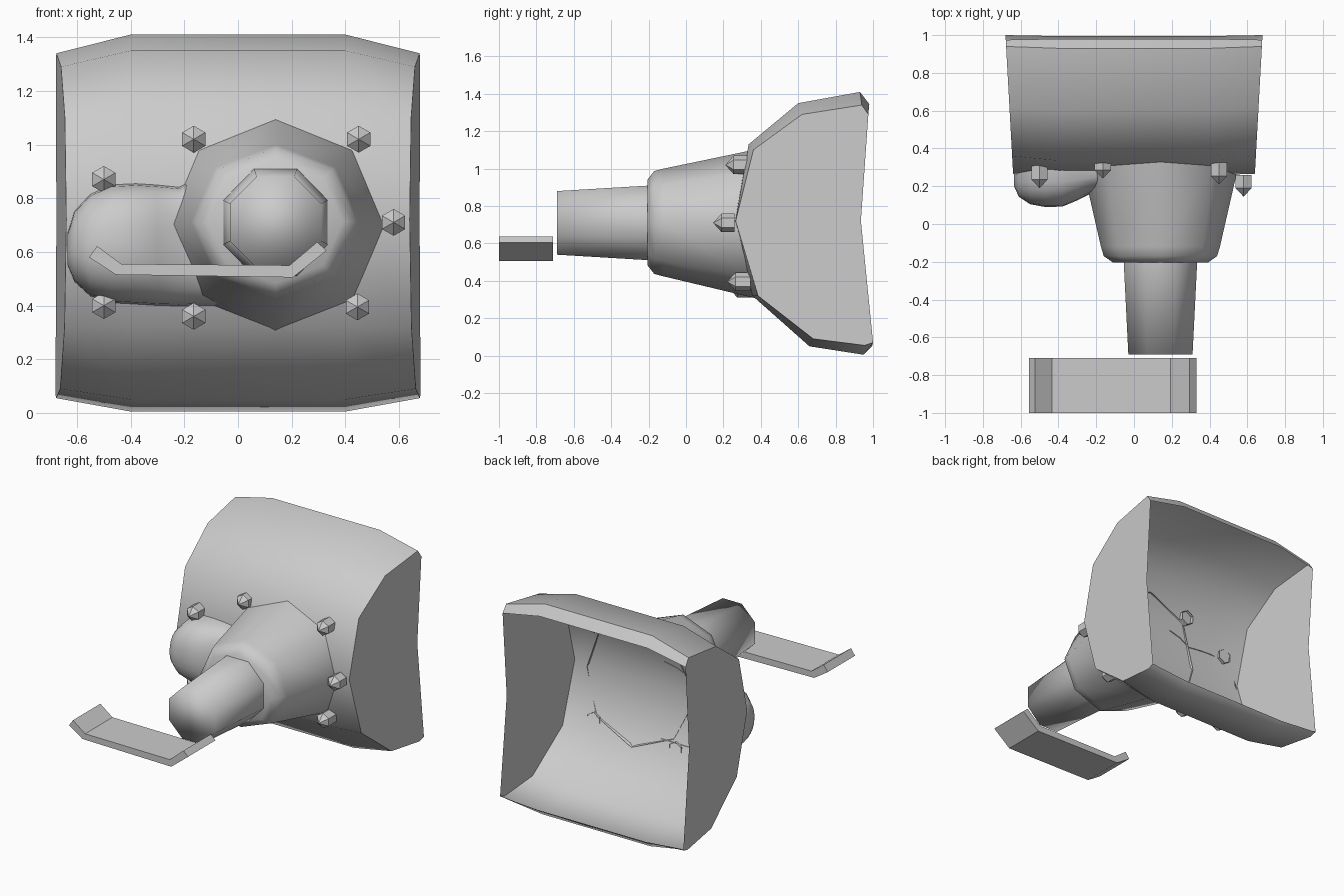
import bpy, bmesh, math

if "Cube" in bpy.data.objects:
    bpy.data.objects.remove(bpy.data.objects["Cube"])


def make(name, verts, faces, angle=None):
    me = bpy.data.meshes.new(name)
    bm = bmesh.new()
    vs = [bm.verts.new(v) for v in verts]
    for f in faces:
        bm.faces.new([vs[i] for i in f])
    bmesh.ops.recalc_face_normals(bm, faces=bm.faces[:])
    bm.to_mesh(me)
    bm.free()
    ob = bpy.data.objects.new(name, me)
    bpy.context.collection.objects.link(ob)
    if angle:
        bpy.ops.object.select_all(action='DESELECT')
        ob.select_set(True)
        bpy.context.view_layer.objects.active = ob
        bpy.ops.object.shade_smooth_by_angle(angle=math.radians(angle))
    return ob


def loft(name, rings, closed=True, start=False, end=False, angle=None):
    """Bridge equal-length rings, with optional caps."""
    n = len(rings[0])
    faces = []
    for r in range(len(rings) - 1):
        for i in range(n if closed else n - 1):
            j = (i + 1) % n
            faces.append((r*n + i, r*n + j, (r+1)*n + j, (r+1)*n + i))
    if start:
        faces.append(tuple(range(n)))
    if end:
        faces.append(tuple(range((len(rings)-1)*n, len(rings)*n)))
    return make(name, [v for r in rings for v in r], faces, angle)


def circle(cx, cz, y, rx, rz, n, phase=0.0):
    a = [2*math.pi*i/n + phase for i in range(n)]
    return [(cx + rx*math.cos(t), y, cz + rz*math.sin(t)) for t in a]


# Curved housing, open at the back: (y, z) profiles in the middle and at the ends
mid = [(.98, 1.345), (.93, 1.41), (.60, 1.35), (.335, 1.13), (.26, .72),
       (.355, .32), (.66, .05), (.95, .005), (.995, .05)]
end = [(.975, 1.29), (.94, 1.34), (.62, 1.29), (.36, 1.10), (.265, .72),
       (.385, .32), (.68, .09), (.955, .055), (1.0, .07)]


def end_x(y):
    return .64 + .055*(y - .265)


rings = [[(-end_x(y), y, z) for y, z in end],
         [(-.40, y, z) for y, z in mid],
         [(.40, y, z) for y, z in mid],
         [(end_x(y), y, z) for y, z in end]]
loft("housing", rings, closed=False, angle=46)

# Flat side panels of the housing
for s, side in ((-1, "left"), (1, "right")):
    outline = end + [(.935, .72)]
    n = len(outline)
    make(side + "_side_panel", [(s*end_x(y), y, z) for y, z in outline],
         [(0, 1, 2), (0, 2, 3, 9), (3, 4, 9), (4, 5, 9), (5, 6, 8, 9), (6, 7, 8)])


def housing_y(z):
    """Depth of the housing's front surface at height z."""
    for (y0, z0), (y1, z1) in zip(mid[1:], mid[2:]):
        if z1 <= z <= z0:
            return y0 + (y1 - y0)*(z - z0)/(z1 - z0)
    return .3


# Eight-sided tapered gear cover, its base following the housing
base = [(x, housing_y(z) + .008, z) for x, _, z in circle(.14, .70, 0, .405, .395, 8)]
loft("gear_cover", [base,
                    circle(.14, .712, -.12, .315, .288, 8),
                    circle(.14, .712, -.17, .30, .275, 8),
                    circle(.14, .712, -.205, .25, .23, 8)],
     end=True, angle=60)

# Snout
k = 1/math.cos(math.pi/8)
loft("snout", [circle(.14, .71, -.19, .195*k, .20*k, 8, math.pi/8),
               circle(.14, .71, -.69, .17*k, .17*k, 8, math.pi/8)],
     end=True, angle=95)

# Side bulge: sections along x as (x, centre z, half height, front y)
sections = [(-.635, .61, .06, .20), (-.61, .62, .13, .145), (-.55, .625, .19, .105),
            (-.47, .63, .22, .09), (-.38, .63, .225, .092), (-.30, .625, .225, .125),
            (-.22, .62, .222, .165), (-.14, .64, .24, .18), (-.05, .65, .25, .19)]
rings = []
for x, cz, h, fy in sections:
    ring = []
    for i in range(13):
        t = math.pi*i/12
        c, s = math.cos(t), math.sin(t)
        z = cz + h*math.copysign(abs(c)**.9, c)
        by = housing_y(z) + .005
        ring.append((x, by + (fy - by)*s**.8, z))
    rings.append(ring)
loft("side_bulge", rings, closed=False, start=True, angle=80)

# Hexagonal bolts with pointed heads: (x, z, tip y, back y)
bolts = [(-.50, .87, .19, .31), (-.165, 1.02, .24, .34), (.45, 1.02, .21, .33),
         (.58, .71, .145, .26), (.445, .395, .22, .345), (-.165, .36, .23, .35),
         (-.50, .40, .19, .33)]
for i, (x, z, tip, back) in enumerate(bolts):
    verts = (circle(x, z, back, .05, .05, 6, math.pi/6)
             + circle(x, z, tip + .045, .05, .05, 6, math.pi/6) + [(x, tip, z)])
    faces = []
    for a in range(6):
        b = (a + 1) % 6
        faces += [(a, b, b + 6, a + 6), (a + 6, b + 6, 12)]
    make("bolt_%d" % (i + 1), verts, faces, 40)

# Bent plate under the snout
plate = [(-.555, .58), (-.455, .515), (.205, .505), (.33, .605),
         (.295, .637), (.192, .55), (-.435, .555), (-.525, .622)]
verts = [(x, y, z) for y in (-1, -.71) for x, z in plate]
faces = [(i, (i+1) % 8, (i+1) % 8 + 8, i + 8) for i in range(8)]
for o in (0, 8):
    faces += [(o, o+1, o+6, o+7), (o+1, o+2, o+5, o+6), (o+2, o+3, o+4, o+5)]
make("bent_plate", verts, faces)
